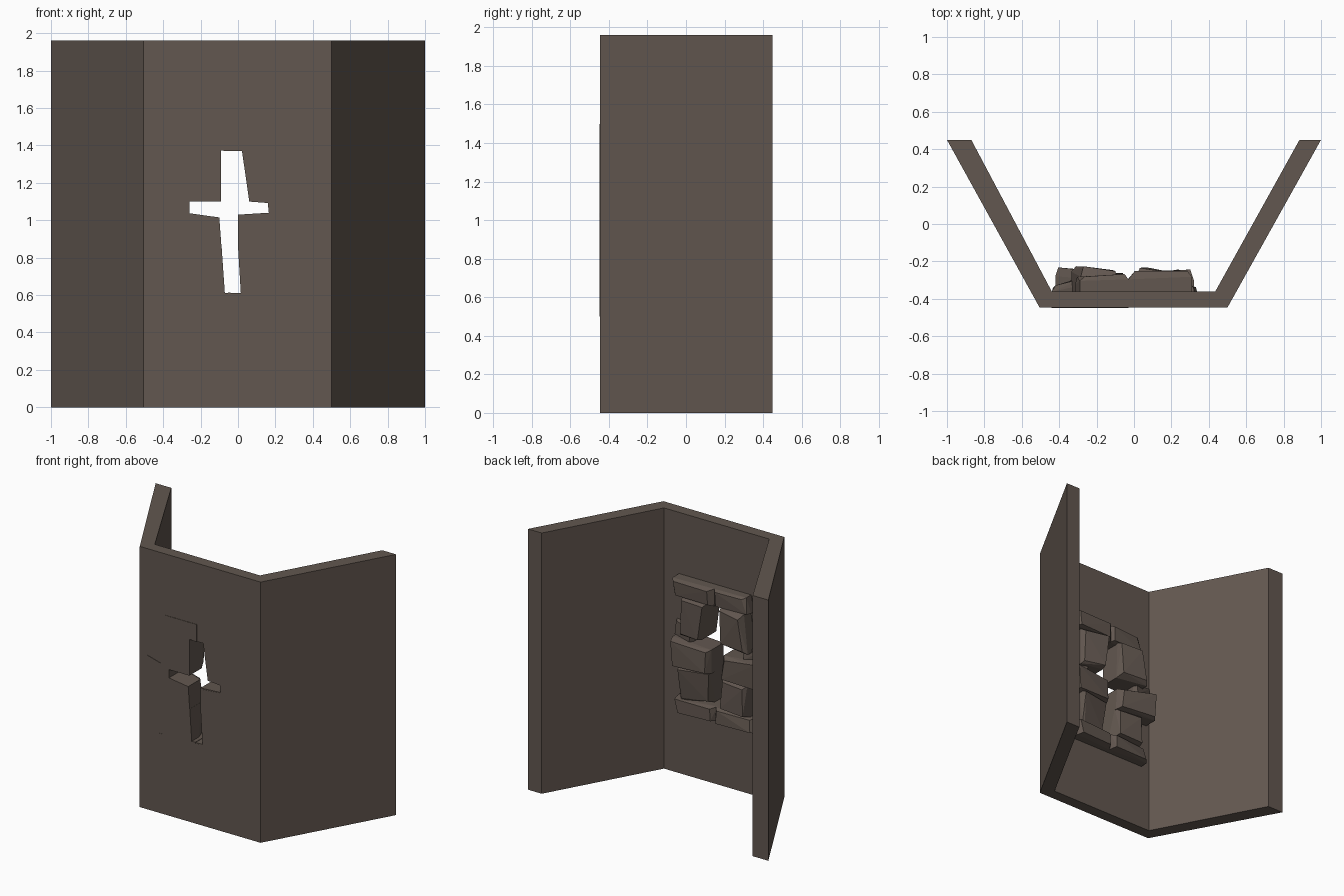
import bpy, bmesh, random
from mathutils import Vector

if "Cube" in bpy.data.objects:
    bpy.data.objects.remove(bpy.data.objects["Cube"])

random.seed(7)

stone_mat = bpy.data.materials.new("brown_stone")
stone_mat.diffuse_color = (0.122, 0.095, 0.079, 1)
stone_mat.use_nodes = True
stone_mat.node_tree.nodes["Principled BSDF"].inputs["Base Color"].default_value = stone_mat.diffuse_color


def make_object(name, bm):
    bmesh.ops.recalc_face_normals(bm, faces=bm.faces[:])
    mesh = bpy.data.meshes.new(name)
    bm.to_mesh(mesh)
    bm.free()
    obj = bpy.data.objects.new(name, mesh)
    bpy.context.collection.objects.link(obj)
    mesh.materials.append(stone_mat)
    return obj


def prism(name, points, axis, length):
    """Extrude a flat outline of 3D points along an axis vector."""
    bm = bmesh.new()
    face = bm.faces.new([bm.verts.new(p) for p in points])
    ext = bmesh.ops.extrude_face_region(bm, geom=[face])
    verts = [g for g in ext["geom"] if isinstance(g, bmesh.types.BMVert)]
    bmesh.ops.translate(bm, verts=verts, vec=Vector(axis) * length)
    return make_object(name, bm)


def stone(name, quad, y_front, y_left, y_right, rough=0.015):
    """Rough-hewn block: straight through the wall, chipped on the back."""
    cx = sum(p[0] for p in quad) / 4
    cz = sum(p[1] for p in quad) / 4
    pts = []
    for i, (x, z) in enumerate(quad):
        yb = y_left if x < cx else y_right
        pts.append((x, y_front, z))
        pts.append((x, yb - 0.03 - random.uniform(0, 2.5 * rough), z))
        k = random.uniform(0.78, 0.93)
        pts.append((cx + (x - cx) * k, yb - random.uniform(0, rough),
                    cz + (z - cz) * k))
    bm = bmesh.new()
    for p in pts:
        bm.verts.new(p)
    hull = bmesh.ops.convex_hull(bm, input=bm.verts[:])
    loose = [v for v in bm.verts if not v.link_faces]
    bmesh.ops.delete(bm, geom=loose, context="VERTS")
    bmesh.ops.dissolve_limit(bm, angle_limit=0.02, verts=bm.verts[:], edges=bm.edges[:])
    return make_object(name, bm)


# Three-panel wall, extruded upwards from its plan
plan = [(-1, 0.45), (-0.505, -0.446), (0.5, -0.446), (1, 0.45),
        (0.885, 0.45), (0.435, -0.36), (-0.44, -0.36), (-0.87, 0.45)]
wall = prism("folded_wall", [(x, y, 0) for x, y in plan], (0, 0, 1), 1.96)

# Cross-shaped opening, slightly larger than the gap left by the stones
e = 0.008
cross = [(-0.09 - e, 1.37 + e), (0.02 + e, 1.37 + e), (0.06 + e, 1.10 + e),
         (0.155 + e, 1.09 + e), (0.165 + e, 1.045 - e), (e, 1.03 - e),
         (0.015 + e, 0.62 - e), (-0.07 - e, 0.605 - e), (-0.10 - e, 1.01 - e),
         (-0.26 - e, 1.04 - e), (-0.26 - e, 1.10 + e), (-0.09 - e, 1.10 + e)]
cutter = prism("opening_cutter", [(x, -0.6, z) for x, z in cross], (0, 1, 0), 0.35)
cutter.hide_render = True
mod = wall.modifiers.new("opening", "BOOLEAN")
mod.operation = "DIFFERENCE"
mod.solver = "EXACT"
mod.object = cutter
bpy.context.view_layer.objects.active = wall
bpy.ops.object.modifier_apply(modifier=mod.name)
bpy.data.objects.remove(cutter)

# Stones framing the opening: right side sits just inside the wall face
R = -0.4445
stone("lintel_right", [(-0.03, 1.37), (0.29, 1.38), (0.31, 1.5), (-0.03, 1.5)], R, -0.25, -0.25)
stone("upper_jamb_right", [(0.06, 1.10), (0.25, 1.085), (0.24, 1.38), (0.02, 1.38)], R, -0.23, -0.25)
stone("arm_end_right", [(0.167, 1.02), (0.35, 1.04), (0.33, 1.17), (0.155, 1.13)], R, -0.29, -0.32, 0.03)
stone("middle_block_right", [(0.0, 0.85), (0.31, 0.84), (0.32, 1.05), (0.0, 1.03)], R, -0.25, -0.24)
stone("lower_jamb_right", [(0.015, 0.61), (0.24, 0.60), (0.26, 0.86), (0.0, 0.86)], R, -0.26, -0.24, 0.05)
stone("sill_right", [(-0.04, 0.5), (0.27, 0.5), (0.29, 0.61), (-0.04, 0.61)], R, -0.26, -0.25)

# Left side stands a hair proud of the wall face
L = -0.449
stone("lintel_left", [(-0.315, 1.38), (-0.03, 1.37), (-0.03, 1.5), (-0.29, 1.5)], L, -0.27, -0.265)
stone("upper_jamb_left", [(-0.335, 1.10), (-0.09, 1.10), (-0.09, 1.38), (-0.285, 1.38)], L, -0.22, -0.24)
stone("arm_end_left", [(-0.44, 1.01), (-0.26, 1.02), (-0.26, 1.11), (-0.44, 1.16)], L, -0.32, -0.28, 0.02)
stone("middle_block_left", [(-0.415, 0.85), (-0.087, 0.84), (-0.10, 1.015), (-0.42, 1.06)], L, -0.22, -0.25)
stone("lower_jamb_left", [(-0.31, 0.60), (-0.07, 0.605), (-0.087, 0.85), (-0.31, 0.85)], L, -0.25, -0.26, 0.05)
stone("sill_left", [(-0.37, 0.5), (-0.04, 0.5), (-0.04, 0.613), (-0.34, 0.60)], L, -0.27, -0.26)
